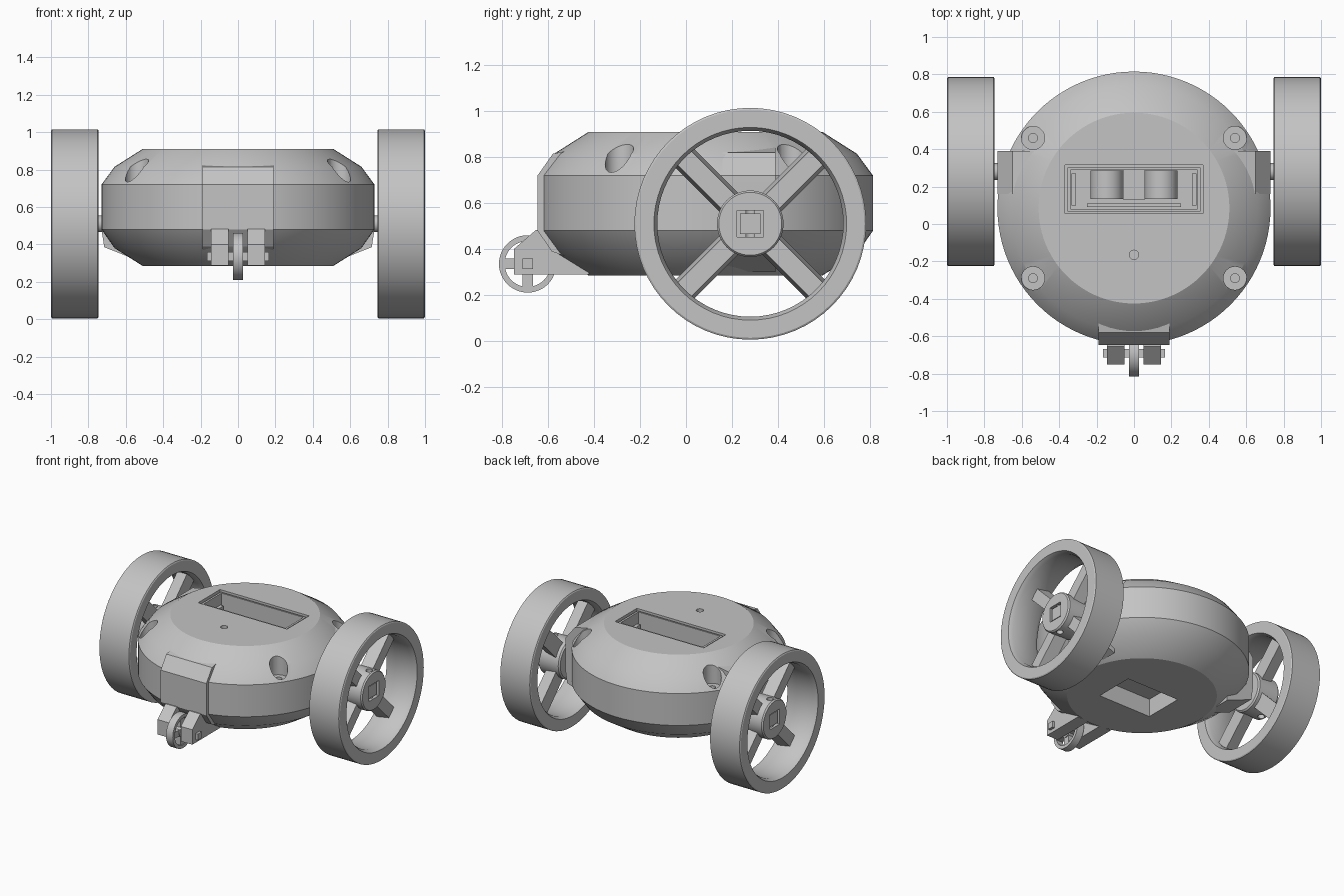
import bpy, bmesh
from math import sin, cos, pi, radians
from mathutils import Vector

cube = bpy.data.objects.get("Cube")
if cube:
    bpy.data.objects.remove(cube, do_unlink=True)

grey = bpy.data.materials.new("plain grey")
grey.use_nodes = True
GREY = (0.55, 0.55, 0.55, 1)
grey.diffuse_color = GREY
for node in grey.node_tree.nodes:
    if node.type == 'BSDF_PRINCIPLED':
        node.inputs["Base Color"].default_value = GREY


def place(a, b, t, axis):
    return {'x': (t, a, b), 'y': (a, t, b), 'z': (a, b, t)}[axis]


def finish(name, bm):
    bmesh.ops.remove_doubles(bm, verts=bm.verts, dist=1e-5)
    bmesh.ops.recalc_face_normals(bm, faces=bm.faces)
    mesh = bpy.data.meshes.new(name)
    bm.to_mesh(mesh)
    bm.free()
    mesh.materials.append(grey)
    obj = bpy.data.objects.new(name, mesh)
    bpy.context.collection.objects.link(obj)
    return obj


def prism(name, pts, axis, lo, hi):
    """Extrude a flat outline along an axis."""
    bm = bmesh.new()
    ends = [[bm.verts.new(place(a, b, t, axis)) for a, b in pts] for t in (lo, hi)]
    for ring in ends:
        bm.faces.new(ring)
    for i in range(len(pts)):
        j = (i + 1) % len(pts)
        bm.faces.new((ends[0][i], ends[0][j], ends[1][j], ends[1][i]))
    return finish(name, bm)


def box(name, x0, x1, y0, y1, z0, z1):
    return prism(name, [(x0, y0), (x1, y0), (x1, y1), (x0, y1)], 'z', z0, z1)


def disc(name, centre, r, axis, lo, hi, n=32):
    pts = [(centre[0] + r * cos(2 * pi * i / n), centre[1] + r * sin(2 * pi * i / n))
           for i in range(n)]
    return prism(name, pts, axis, lo, hi)


def lathe(name, profile, axis, centre, n=64):
    """Revolve (radius, height) points; a profile off the axis closes into a ring."""
    bm = bmesh.new()
    rings = []
    for r, h in profile:
        rings.append([bm.verts.new(place(centre[0] + r * cos(2 * pi * i / n),
                                         centre[1] + r * sin(2 * pi * i / n), h, axis))
                      for i in range(n)])
    if profile[0][0] > 0:
        rings.append(rings[0])
    for low, high in zip(rings, rings[1:]):
        for i in range(n):
            j = (i + 1) % n
            bm.faces.new((low[i], low[j], high[j], high[i]))
    return finish(name, bm)


def cut(obj, cutters):
    for c in cutters:
        c.hide_render = True
        mod = obj.modifiers.new("cut", 'BOOLEAN')
        mod.operation = 'DIFFERENCE'
        mod.solver = 'EXACT'
        mod.object = c
        bpy.context.view_layer.objects.active = obj
        bpy.ops.object.modifier_apply(modifier=mod.name)
        bpy.data.objects.remove(c, do_unlink=True)


# Round shell
CY = 0.085
shell = lathe("body_shell", [(0, 0.285), (0.51, 0.285), (0.66, 0.38), (0.73, 0.48),
                             (0.73, 0.72), (0.66, 0.815), (0.51, 0.91), (0, 0.91)],
              'z', (0, CY), 96)

# Openings: top window with ledge, underside hatch, pinhole, screw wells
cutters = [box("window_ledge", -0.37, 0.37, 0.055, 0.315, 0.885, 1),
           box("window_well", -0.34, 0.34, 0.08, 0.29, 0.46, 1),
           box("hatch_well", -0.22, 0.22, -0.1, 0.2, 0.2, 0.42),
           disc("pinhole", (0, -0.165), 0.025, 'z', 0.8, 1)]
for x in (-0.54, 0.54):
    for y in (0.46, -0.29):
        cutters.append(disc("screw_well", (x, y), 0.062, 'z', 0.715, 1))
        cutters.append(disc("screw_hole", (x, y), 0.024, 'z', 0.62, 0.8, 16))
cut(shell, cutters)

# Raised lip just inside the window
lip = box("window_lip", -0.355, 0.355, 0.067, 0.303, 0.88, 0.9)
cut(lip, [box("lip_hole", -0.34, 0.34, 0.08, 0.29, 0.8, 1)])

# Parts inside the window
box("inner_block", -0.06, 0.06, 0.13, 0.29, 0.45, 0.68)
box("inner_rail", -0.25, 0.25, 0.09, 0.11, 0.45, 0.7)
for s in (-1, 1):
    disc("inner_motor", (s * 0.145, 0.58), 0.088, 'y', 0.135, 0.285)
    box("inner_clip", s * 0.31, s * 0.335, 0.1, 0.27, 0.45, 0.82)

# Flat bosses on the shell: axle sides and front
for s in (-1, 1):
    prism("axle_boss", [(s * x, z) for x, z in
                        [(0.5, 0.3), (0.715, 0.385), (0.73, 0.48), (0.73, 0.72),
                         (0.65, 0.82), (0.5, 0.85)]], 'y', 0.16, 0.39)
prism("front_boss", [(-0.4, 0.32), (-0.585, 0.39), (-0.647, 0.48), (-0.647, 0.72),
                     (-0.58, 0.815), (-0.4, 0.85)], 'x', -0.19, 0.19)

# Drive wheels
WY, WZ = 0.28, 0.51
for s, side in ((-1, "right"), (1, "left")):
    lathe(side + "_wheel_rim", [(0.42, s * 0.745), (0.497, s * 0.745), (0.505, s * 0.75),
                                (0.505, s * 0.995), (0.497, s), (0.42, s),
                                (0.405, s * 0.97), (0.405, s * 0.775)], 'x', (WY, WZ))
    hub = lathe(side + "_wheel_hub", [(0, s * 0.755), (0.135, s * 0.755), (0.145, s * 0.765),
                                      (0.145, s * 0.925), (0.137, s * 0.935), (0, s * 0.935)],
                'x', (WY, WZ), 48)
    q = 0.057
    cut(hub, [box("hub_socket", s * 0.91, s * 1.1, WY - q, WY + q, WZ - q, WZ + q),
              disc("set_screw_hole", (s * 0.895, WY), 0.024, 'z', 0.3, 0.72, 16)])
    q = 0.045
    box(side + "_axle_end", s * 0.85, s * 0.925, WY - q, WY + q, WZ - q, WZ + q)
    disc(side + "_axle", (WY, WZ), 0.045, 'x', s * 0.6, s * 0.8)
    for k in range(4):
        spoke = prism(side + "_wheel_spoke", [(s * 0.79, -0.058), (s * 0.79, 0.058),
                                              (s * 0.88, 0.042), (s * 0.88, -0.042)],
                      'z', 0.12, 0.415)
        spoke.rotation_euler.x = radians(45 + 90 * k)
        spoke.location = Vector((0, WY, WZ))

# Front caster: brackets, pin and small spoked wheel
PY, PZ = -0.69, 0.335
for s in (-1, 1):
    prism("caster_bracket", [(-0.75, 0.288), (-0.75, 0.4), (-0.655, 0.482), (-0.5, 0.482),
                             (-0.42, 0.288)], 'x', s * 0.05, s * 0.145)
q = 0.023
box("caster_pin", -0.165, 0.165, PY - q, PY + q, PZ - q, PZ + q)
lathe("caster_rim", [(0.1, -0.028), (0.125, -0.028), (0.125, 0.028), (0.1, 0.028)],
      'x', (PY, PZ), 48)
disc("caster_hub", (PY, PZ), 0.042, 'x', -0.028, 0.028)
box("caster_spoke_across", -0.022, 0.022, PY - 0.11, PY + 0.11, PZ - q, PZ + q)
box("caster_spoke_upright", -0.022, 0.022, PY - q, PY + q, PZ - 0.11, PZ + 0.11)

# Smooth the round parts, keep edges sharp
bpy.ops.object.select_all(action='DESELECT')
for obj in bpy.context.collection.objects:
    if obj.type == 'MESH' and grey.name in obj.data.materials:
        obj.select_set(True)
        bpy.context.view_layer.objects.active = obj
bpy.ops.object.shade_smooth_by_angle(angle=radians(28))
